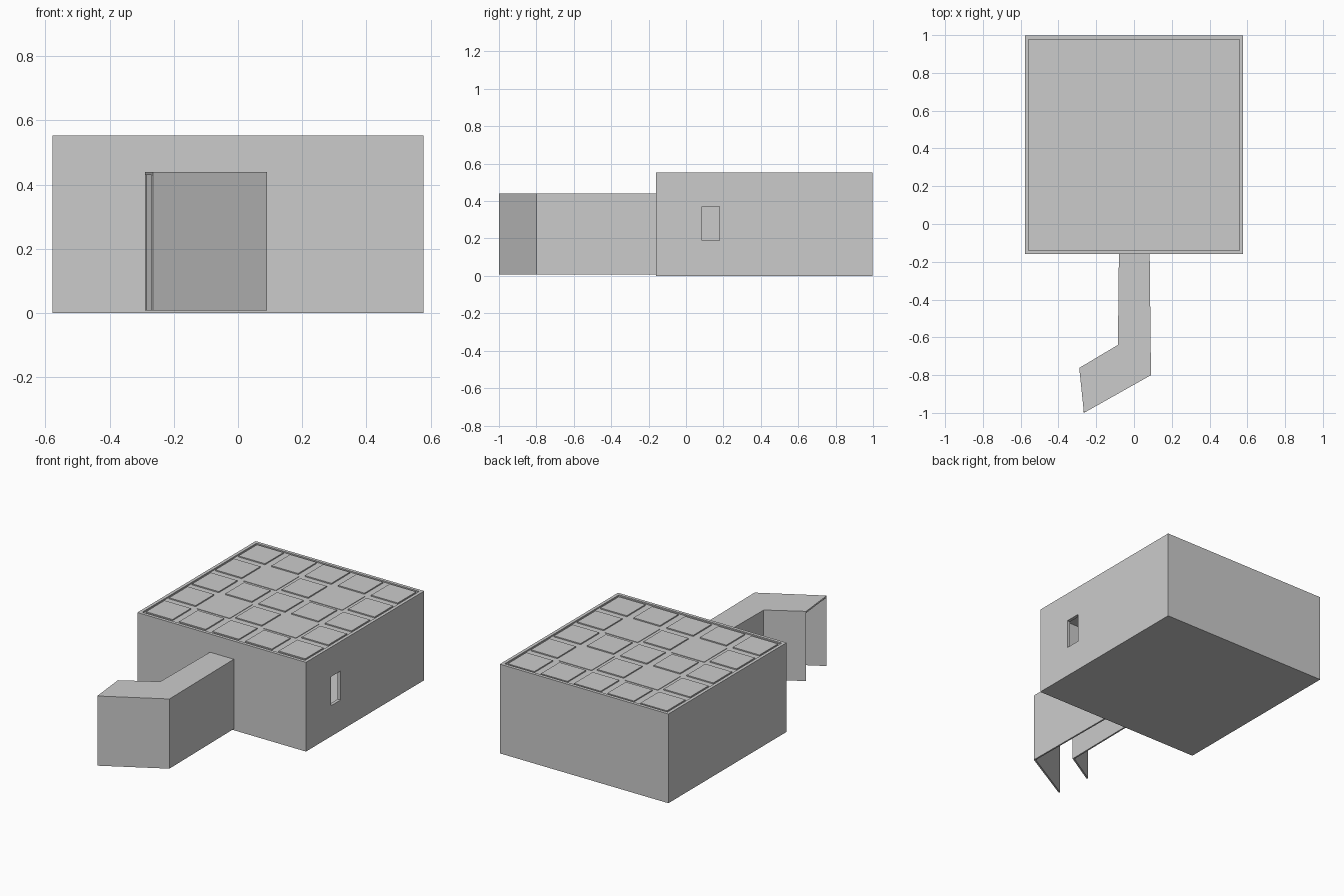
import bpy
import bmesh
from mathutils import Vector

old = bpy.data.objects.get("Cube")
if old:
    bpy.data.objects.remove(old, do_unlink=True)

gray = bpy.data.materials.new("plain_gray")
gray.use_nodes = True
gray.diffuse_color = (0.6, 0.6, 0.6, 1)
bsdf = next(n for n in gray.node_tree.nodes if n.type == 'BSDF_PRINCIPLED')
bsdf.inputs["Base Color"].default_value = gray.diffuse_color
bsdf.inputs["Roughness"].default_value = 0.8


def prism(name, outline, z0, z1):
    """Extrude a plan outline upward from z0 to z1."""
    bm = bmesh.new()
    face = bm.faces.new([bm.verts.new((x, y, z0)) for x, y in outline])
    top = bmesh.ops.extrude_face_region(bm, geom=[face])
    verts = [g for g in top["geom"] if isinstance(g, bmesh.types.BMVert)]
    bmesh.ops.translate(bm, verts=verts, vec=(0, 0, z1 - z0))
    bmesh.ops.recalc_face_normals(bm, faces=bm.faces)
    mesh = bpy.data.meshes.new(name)
    bm.to_mesh(mesh)
    bm.free()
    mesh.materials.append(gray)
    obj = bpy.data.objects.new(name, mesh)
    bpy.context.collection.objects.link(obj)
    return obj


def box(name, x0, x1, y0, y1, z0, z1):
    return prism(name, [(x0, y0), (x1, y0), (x1, y1), (x0, y1)], z0, z1)


def cut(target, cutter):
    """Subtract the cutter, keep the result and discard the cutter."""
    mod = target.modifiers.new("opening", 'BOOLEAN')
    mod.operation = 'DIFFERENCE'
    mod.solver = 'EXACT'
    mod.object = cutter
    bpy.context.view_layer.update()
    graph = bpy.context.evaluated_depsgraph_get()
    mesh = bpy.data.meshes.new_from_object(target.evaluated_get(graph))
    target.modifiers.clear()
    target.data = mesh
    bpy.data.objects.remove(cutter, do_unlink=True)


def offset(path, dist):
    """Shift an open plan path sideways, mitring its corners."""
    pts = [Vector(p) for p in path]
    sides = []
    for a, b in zip(pts, pts[1:]):
        d = (b - a).normalized()
        sides.append(Vector((-d.y, d.x)))
    result = []
    for i, p in enumerate(pts):
        n0, n1 = sides[max(i - 1, 0)], sides[min(i, len(sides) - 1)]
        result.append(p + (n0 + n1) * dist / (1 + n0.dot(n1)))
    return [tuple(p) for p in result]


# Room: hollow shell with a floor, a window and a doorway
W, FRONT, BACK, TOP, T = 0.578, -0.16, 0.998, 0.553, 0.02
DECK = TOP - 0.008
room = box("room_shell", -W, W, FRONT, BACK, 0, TOP)
cut(room, box("hollow", -W + T, W - T, FRONT + T, BACK - T, 0.01, DECK - 0.015))
cut(room, box("roof_recess", -W + T, W - T, FRONT + T, BACK - T, DECK, 1))
cut(room, box("window_hole", W - 2 * T, W + T, 0.085, 0.18, 0.19, 0.37))
cut(room, box("door_hole", -0.07, 0.07, FRONT - T, FRONT + 2 * T, 0.01, 0.428))

# Roof tiles: five by five, with four larger, thinner ones
for col in range(5):
    for row in range(5):
        large = col % 2 == 1 and row % 2 == 1
        half, rise = (0.112, 0.003) if large else (0.091, 0.007)
        x, y = (col - 2) * 0.2275, 0.422 + (row - 2) * 0.2265
        box("roof_tile", x - half, x + half, y - half, y + half,
            DECK - 0.002, DECK + rise)

# Bent corridor: two thin walls and a ceiling, open below and at the end
outer = [(0.083, FRONT), (0.09, -0.8), (-0.265, -1.0)]
inner = [(-0.08, FRONT), (-0.085, -0.64), (-0.29, -0.762)]
LOW, HIGH, THIN = 0.008, 0.44, 0.01
for name, path, side in (("corridor_outer_wall", outer, -THIN),
                         ("corridor_inner_wall", inner, THIN)):
    prism(name, path + offset(path, side)[::-1], LOW, HIGH - THIN)
prism("corridor_ceiling", outer + inner[::-1], HIGH - THIN, HIGH)
